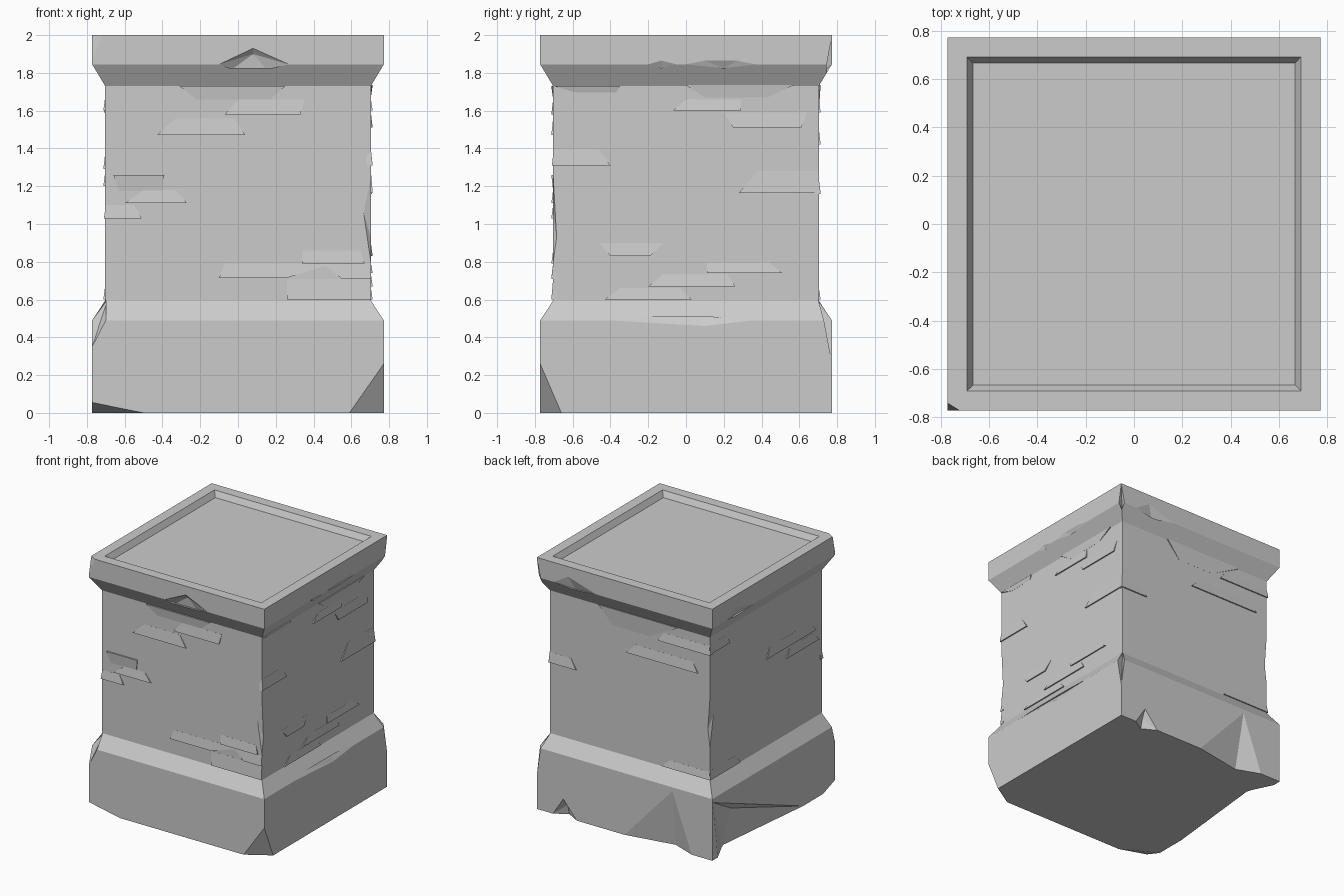
import bpy, bmesh

if "Cube" in bpy.data.objects:
    bpy.data.objects.remove(bpy.data.objects["Cube"])

W, S = 0.772, 0.703   # half widths of mouldings and shaft


def to_object(bm, name):
    bmesh.ops.recalc_face_normals(bm, faces=bm.faces)
    me = bpy.data.meshes.new(name)
    bm.to_mesh(me)
    bm.free()
    ob = bpy.data.objects.new(name, me)
    bpy.context.collection.objects.link(ob)
    return ob


def place(side, u, d, z):
    return {'front': (u, -d, z), 'back': (u, d, z),
            'right': (d, u, z), 'left': (-d, u, z)}[side]


def hull(bm, pts):
    t = bmesh.new()
    for p in pts:
        t.verts.new(p)
    r = bmesh.ops.convex_hull(t, input=t.verts)
    junk = [g for g in r['geom_interior'] + r['geom_unused'] if isinstance(g, bmesh.types.BMVert)]
    bmesh.ops.delete(t, geom=list(set(junk)), context='VERTS')
    bmesh.ops.recalc_face_normals(t, faces=t.faces)
    me = bpy.data.meshes.new('tmp')
    t.to_mesh(me)
    t.free()
    bm.from_mesh(me)
    bpy.data.meshes.remove(me)


# Pedestal body: square rings, with a shallow recess on top
bm = bmesh.new()
rings = []
for w, z in [(W, 0), (W, .49), (S, .595), (S, 1.73), (W, 1.845), (W, 2),
             (.69, 2), (.665, 1.955)]:
    rings.append([bm.verts.new((x * w, y * w, z)) for x, y in
                  ((-1, -1), (1, -1), (1, 1), (-1, 1))])
for a, b in zip(rings, rings[1:]):
    for i in range(4):
        j = (i + 1) % 4
        bm.faces.new((a[i], a[j], b[j], b[i]))
bm.faces.new(rings[0][::-1])
bm.faces.new(rings[-1])
body = to_object(bm, 'pedestal_body')

# Broken corners and edge notches
cut = bmesh.new()


def extend(pts):
    return pts + [(x, y, z - .1 if z == 0 else z + .1) for x, y, z in pts if z in (0, 2)]


def corner(sx, sy, pts):
    zs = [p[2] for p in pts]
    pts = [(sx * x, sy * y, z) for x, y, z in pts]
    pts += [(sx * .88, sy * .88, min(zs)), (sx * .88, sy * .88, max(zs))]
    hull(cut, extend(pts))


def notch(side, surface, inner):
    pts = [place(side, u, d, z) for u, z in surface for d in (W, .86)]
    hull(cut, extend(pts + [place(side, *p) for p in inner]))


corner(1, -1, [(W, W, .26), (.59, W, 0), (.70, .71, 0), (W, .66, 0)])
corner(-1, -1, [(W, W, .055), (.50, W, 0), (W, .62, 0)])
corner(-1, -1, [(W, W, 1.86), (.72, W, 2), (W, .74, 2)])
corner(-1, -1, [(W, W, .35), (.70, W, .49), (W, .73, .49), (.69, .69, .6)])
corner(1, 1, [(W, W, 1.995), (.74, W, 1.845), (W, .745, 1.845), (.72, .72, 1.8)])
corner(1, 1, [(W, W, .27), (.74, W, .49), (W, .73, .49), (.69, .69, .6)])
corner(1, -1, [(S, S, .8), (.665, S, 1.06), (S, .685, .93), (S, S, 1.25)])
corner(-1, 1, [(S, S, .85), (.685, S, 1.0), (S, .66, 1.1), (S, S, 1.25)])

notch('front', [(-.10, 1.845), (.08, 1.93), (.27, 1.845)],
      [(-.03, .735, 1.82), (.08, .745, 1.9), (.15, .735, 1.82)])
notch('back', [(.63, 0), (.54, .14), (.42, 0)], [(.53, .71, 0), (.53, .73, .08)])
notch('back', [(0, 0), (-.42, .46), (-.59, 0)], [(-.4, .70, 0)])
notch('left', [(.765, .46), (-.37, 0), (.69, 0)], [(.5, .68, 0), (.45, .71, .28)])
notch('right', [(-.4, .49), (.1, .46), (.35, .49)], [(.1, .745, .51), (-.2, .75, .51)])
notch('right', [(-.2, 1.845), (-.13, 1.865), (-.05, 1.845)], [(-.13, .75, 1.825)])
notch('right', [(0, 1.845), (.1, 1.865), (.27, 1.865), (.37, 1.845)], [(.2, .75, 1.825)])
notch('left', [(.6, 1.845), (.48, 1.90), (.25, 1.845)], [(.45, .74, 1.82)])
notch('back', [(.62, 1.845), (.5, 1.92), (.25, 1.845)], [(.45, .74, 1.82)])

cutter = to_object(cut, 'damage_cutter')
cutter.hide_render = True
mod = body.modifiers.new('damage', 'BOOLEAN')
mod.object, mod.operation, mod.solver = cutter, 'DIFFERENCE', 'EXACT'
mod.use_self = True
bpy.context.view_layer.objects.active = body
bpy.ops.object.modifier_apply(modifier='damage')
bpy.data.objects.remove(cutter)

# Raised brick flakes on the shaft: lower u0,u1,z then upper u0,u1,z
flakes = {
    'front': [(-.43, .04, 1.47, -.33, -.02, 1.56), (-.07, .33, 1.58, 0, .35, 1.66),
              (-.6, -.27, 1.11, -.5, -.33, 1.18), (-.71, -.51, 1.03, -.7, -.55, 1.1),
              (-.1, .26, .715, -.07, .5, .79), (.34, .67, .79, .34, .65, .86),
              (.26, .705, .6, .26, .7, .71), (.55, .705, .71, .45, .7, .79)],
    'right': [(-.71, -.4, 1.31, -.7, -.46, 1.395), (.28, .71, 1.165, .38, .7, 1.28),
              (.25, .61, 1.51, .2, .64, 1.59), (-.07, .29, 1.6, 0, .29, 1.66),
              (-.4, -.19, .83, -.46, -.12, .9), (-.2, .26, .67, -.12, .22, .735),
              (.11, .51, .74, .11, .44, .795), (-.43, .03, .6, -.35, -.03, .66)],
    'back': [(.47, .71, 1.16, .52, .7, 1.24), (-.6, .03, 1.42, -.55, -.05, 1.5),
             (-.71, -.25, 1.59, -.7, -.3, 1.66), (-.71, -.28, .6, -.7, -.35, .66)],
    'left': [(-.62, 0, 1.29, -.55, -.05, 1.37), (-.66, -.25, 1.2, -.6, -.3, 1.27),
             (.46, .71, 1.6, .5, .7, 1.67), (.33, .71, .6, .38, .7, .67)],
}
# Flakes that stand out at their upper edge instead
overhung = {
    'front': [(-.22, .17, 1.66, -.31, .25, 1.73), (-.63, -.4, 1.175, -.66, -.39, 1.26)],
    'right': [(.1, .43, 1.67, 0, .57, 1.735), (-.58, -.37, 1.695, -.7, -.35, 1.73)],
    'back': [(-.17, .15, 1.6, -.43, .27, 1.735)],
    'left': [],
}
bm = bmesh.new()
for table, low, high in ((flakes, .713, .7035), (overhung, .7035, .713)):
    for side, rows in table.items():
        for a, b, z0, c, d, z1 in rows:
            hull(bm, [place(side, u, k, z) for us, z, out in
                      (((a, b), z0, low), ((c, d), z1, high))
                      for u in us for k in (.68, out)])
to_object(bm, 'brick_flakes')
